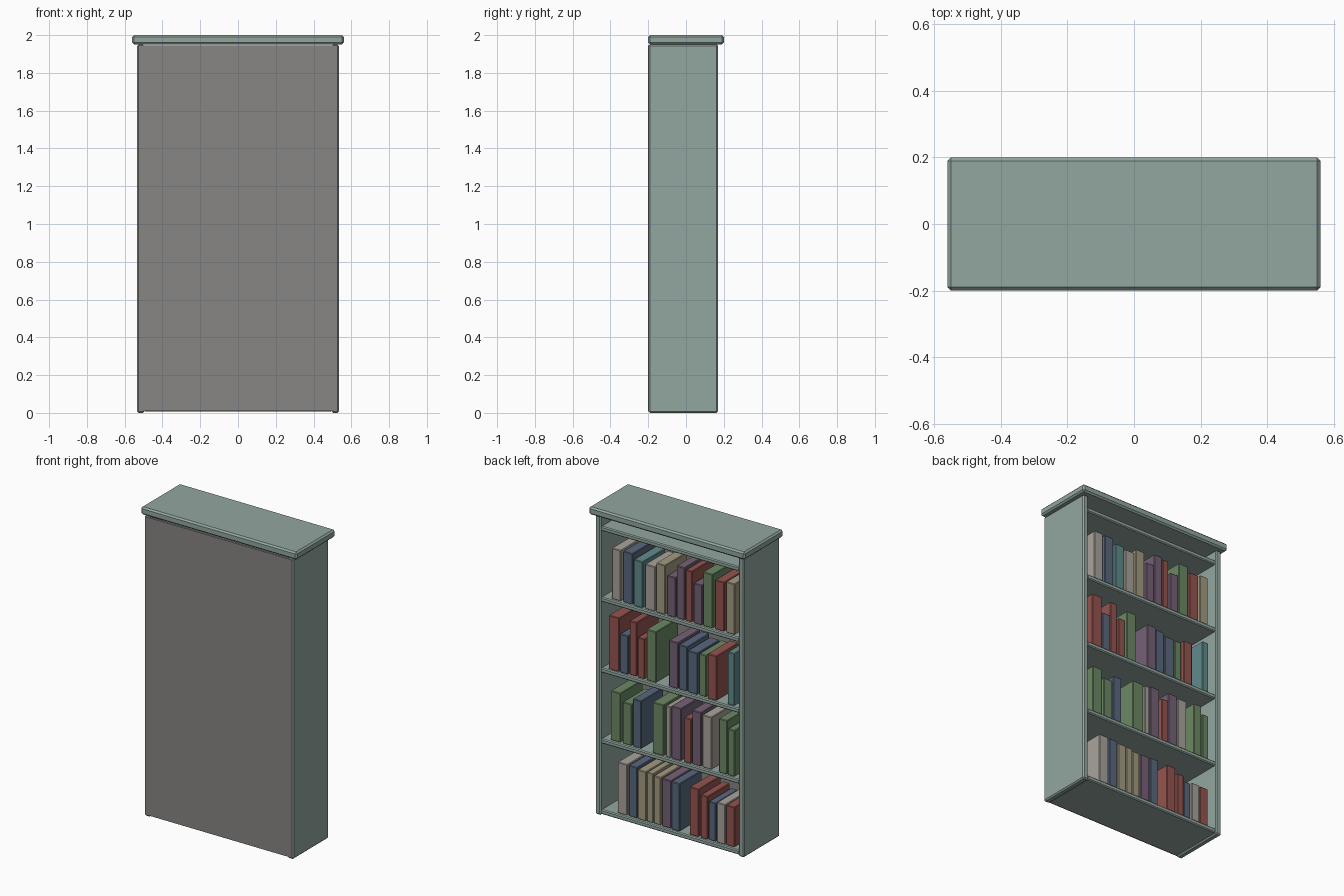
import bpy
import random

if "Cube" in bpy.data.objects:
    bpy.data.objects.remove(bpy.data.objects["Cube"])

random.seed(4)

COLOURS = {
    "sage": (0.29, 0.385, 0.35), "back": (0.25, 0.24, 0.23),
    "beige": (0.40, 0.37, 0.33), "navy": (0.10, 0.14, 0.21),
    "teal": (0.12, 0.26, 0.27), "tan": (0.37, 0.33, 0.22),
    "purple": (0.18, 0.12, 0.18), "red": (0.30, 0.09, 0.08),
    "green": (0.15, 0.25, 0.13),
}
MATS = {}
for key, c in COLOURS.items():
    MATS[key] = bpy.data.materials.new(key)
    MATS[key].diffuse_color = (*c, 1)


def box(name, x, y, z, colour, bevel=0.0):
    """Box from (min, max) ranges with an optional one-step bevel."""
    rng = (x, y, z)
    bpy.ops.mesh.primitive_cube_add(size=1, location=[(a + b) / 2 for a, b in rng])
    ob = bpy.context.object
    ob.name = name
    ob.scale = [b - a for a, b in rng]
    bpy.ops.object.transform_apply(location=False, rotation=False, scale=True)
    ob.data.materials.append(MATS[colour])
    if bevel:
        mod = ob.modifiers.new("edge_bevel", "BEVEL")
        mod.width = bevel
        mod.segments = 1
    return ob


# Case: two sides, thin back, overhanging top
for side, s in (("left", -1), ("right", 1)):
    box(side + "_side_panel", sorted((s * 0.495, s * 0.535)), (-0.199, 0.17), (0, 1.95), "sage", 0.008)
box("back_panel", (-0.528, 0.528), (-0.2, -0.185), (0.01, 1.945), "back")
box("top_slab", (-0.56, 0.56), (-0.2, 0.2), (1.95, 2.0), "sage", 0.01)

# Shelves: bottom board, three shelves and the upper board
LEVELS = [0.037, 0.497, 0.957, 1.417, 1.877]
for i, z in enumerate(LEVELS):
    box(f"shelf_{i}", (-0.497, 0.497), (-0.19, 0.165), (z - 0.03, z), "sage", 0.006)

# Books per shelf, bottom to top: colour, start and width along the shelf, height (hundredths)
ROWS = [
    "beige 6 7 33,navy 14 6 33,tan 20.5 6 32,tan 27 4.5 32,tan 32 5 31,purple 38 6.5 31,"
    "navy 45 6 31,red 58 6.5 31,red 66 5 28,navy 71.5 5 25,beige 77.5 6 26,red 84 6 26",
    "green 1 7 32,green 9.5 6.5 27,navy 17 6 31,green 31.5 8 33,beige 41 3.5 33,purple 45 7 34,"
    "red 54 5 29,purple 59.5 6.5 35,beige 67 6.5 34,green 79 6 35,green 85.5 4.8 30",
    "red 0 7.5 35,navy 8 6 25,red 14.5 5 35,red 20.5 5 26,green 27 7 33,purple 43 6.5 30,"
    "navy 50 6 29,navy 56.5 7 27,green 64.5 5 27,red 71 6.5 29,teal 85.5 4.8 34",
    "beige 2 6.5 33,navy 10 6.8 33,teal 18 6.5 30,beige 26 7 29,tan 34 6.5 32,purple 42 6 26,"
    "purple 48.5 5.8 34,red 55 4.5 33,purple 60.8 6 26,green 67.5 7 35,red 76 6.5 32,tan 84 6.2 33",
]
for r, row in enumerate(ROWS):
    z = LEVELS[r]
    for b, entry in enumerate(row.split(",")):
        colour, start, width, height = entry.split()
        x1 = 0.45 - float(start) / 100
        x0 = x1 - float(width) / 100
        front = 0.148 + random.uniform(-0.004, 0.004)
        box(f"book_{r}_{b}", (x0, x1), (front - 0.23, front), (z, z + float(height) / 100), colour, 0.004)

for m in bpy.data.materials:
    if m.users and not m.is_grease_pencil:
        m.use_nodes = True
        m.node_tree.nodes["Principled BSDF"].inputs["Base Color"].default_value = m.diffuse_color
